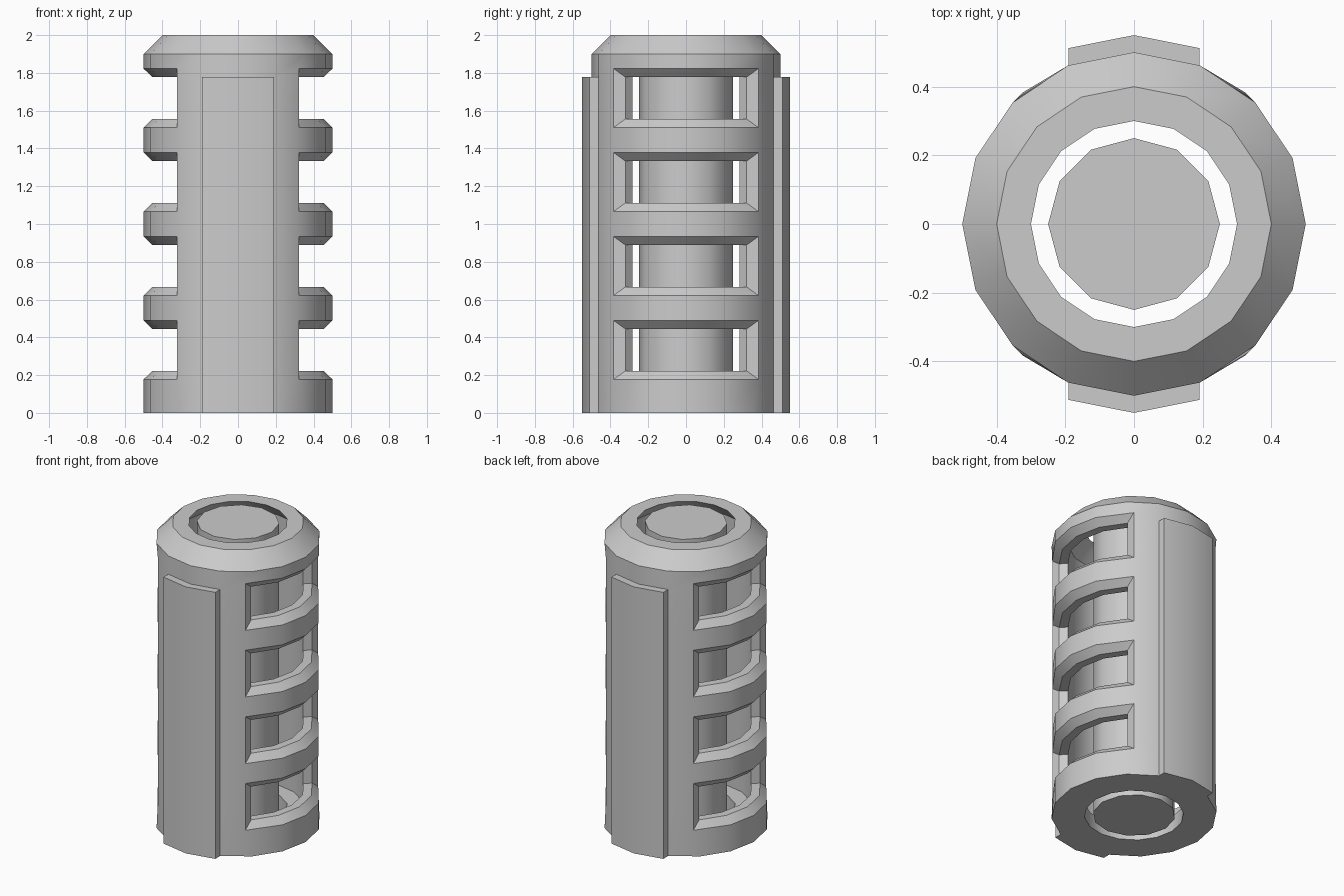
import bpy, bmesh, math
from mathutils import Vector

cube = bpy.data.objects.get("Cube")
if cube:
    bpy.data.objects.remove(cube, do_unlink=True)

SIDES = 16
HEIGHT = 2.0
STEP = HEIGHT / 9          # height of each slot and of each band
R_OUT, R_IN, R_HOLE, R_CORE = 0.5, 0.4, 0.3, 0.25
TURN = math.tau / SIDES

metal = bpy.data.materials.new("plain grey")
metal.use_nodes = True
grey = (0.6, 0.6, 0.6, 1)
metal.diffuse_color = grey
metal.node_tree.nodes["Principled BSDF"].inputs["Base Color"].default_value = grey


def finish(bm, name):
    bmesh.ops.recalc_face_normals(bm, faces=bm.faces)
    mesh = bpy.data.meshes.new(name)
    bm.to_mesh(mesh)
    bm.free()
    mesh.materials.append(metal)
    obj = bpy.data.objects.new(name, mesh)
    bpy.context.collection.objects.link(obj)
    bpy.ops.object.select_all(action='DESELECT')
    obj.select_set(True)
    bpy.context.view_layer.objects.active = obj
    bpy.ops.object.shade_smooth_by_angle(angle=math.radians(35))
    return obj


def prism(name, points, z0, z1):
    bm = bmesh.new()
    base = bm.faces.new([bm.verts.new((x, y, z0)) for x, y in points])
    top = bmesh.ops.extrude_face_region(bm, geom=[base], use_keep_orig=True)
    moved = [g for g in top["geom"] if isinstance(g, bmesh.types.BMVert)]
    bmesh.ops.translate(bm, verts=moved, vec=Vector((0, 0, z1 - z0)))
    return finish(bm, name)


# Slotted outer shell: a revolved closed profile with rows of windows
bm = bmesh.new()


def ring(r, z):
    return [bm.verts.new((r * math.cos(i * TURN), r * math.sin(i * TURN), z))
            for i in range(SIDES)]


outer = [ring(R_OUT, k * STEP) for k in range(9)]
inner = [ring(R_IN, k * STEP) for k in range(1, 9)]
inner.insert(0, ring(R_IN, 0.1))
rim = [ring(R_OUT, 1.9), ring(R_IN, HEIGHT), ring(R_HOLE, HEIGHT), ring(R_IN, 1.9)]
foot = [ring(R_HOLE, 0.1), ring(R_HOLE, 0)]

slot_cols = {14, 15, 0, 1, 6, 7, 8, 9}
slot_rows = {1, 3, 5, 7}


def strip(a, b, skip=()):
    for i in range(SIDES):
        if i not in skip:
            j = (i + 1) % SIDES
            bm.faces.new((a[i], a[j], b[j], b[i]))


for k in range(8):
    skip = slot_cols if k in slot_rows else ()
    strip(outer[k], outer[k + 1], skip)
    strip(inner[k], inner[k + 1], skip)

end_loops = [outer[8]] + rim + [inner[8]]
for a, b in zip(end_loops, end_loops[1:]):
    strip(a, b)
foot_loops = [inner[0]] + foot + [outer[0]]
for a, b in zip(foot_loops, foot_loops[1:]):
    strip(a, b)

# Window walls joining the outer and inner skins
rim_pairs = []


def wall(k1, c1, k2, c2):
    bm.faces.new((outer[k1][c1], outer[k2][c2], inner[k2][c2], inner[k1][c1]))
    rim_pairs.append((outer[k1][c1], outer[k2][c2]))


for k in slot_rows:
    for c in slot_cols:
        n = (c + 1) % SIDES
        wall(k, c, k, n)
        wall(k + 1, c, k + 1, n)
        if (c - 1) % SIDES not in slot_cols:
            wall(k, c, k + 1, c)
        if n not in slot_cols:
            wall(k, n, k + 1, n)

bmesh.ops.recalc_face_normals(bm, faces=bm.faces)
# Chamfer around every window
rim_edges = [bm.edges.get(pair) for pair in rim_pairs]
bmesh.ops.bevel(bm, geom=rim_edges, offset=0.045, offset_type='OFFSET',
                segments=1, profile=0.5, affect='EDGES', loop_slide=True)
finish(bm, "slotted_shell")

# Solid inner core
prism("inner_core",
      [(R_CORE * math.cos(i * math.tau / 12), R_CORE * math.sin(i * math.tau / 12))
       for i in range(12)], 0, HEIGHT)

# Raised plates on front and back
px, py = R_OUT * math.sin(TURN), R_OUT * math.cos(TURN)
for name, s in (("front_plate", -1), ("back_plate", 1)):
    prism(name, [(x, s * y) for x, y in (
        (-px, py), (0, R_OUT), (px, py),
        (px, py + 0.05), (0, R_OUT + 0.05), (-px, py + 0.05))], 0, 8 * STEP)
